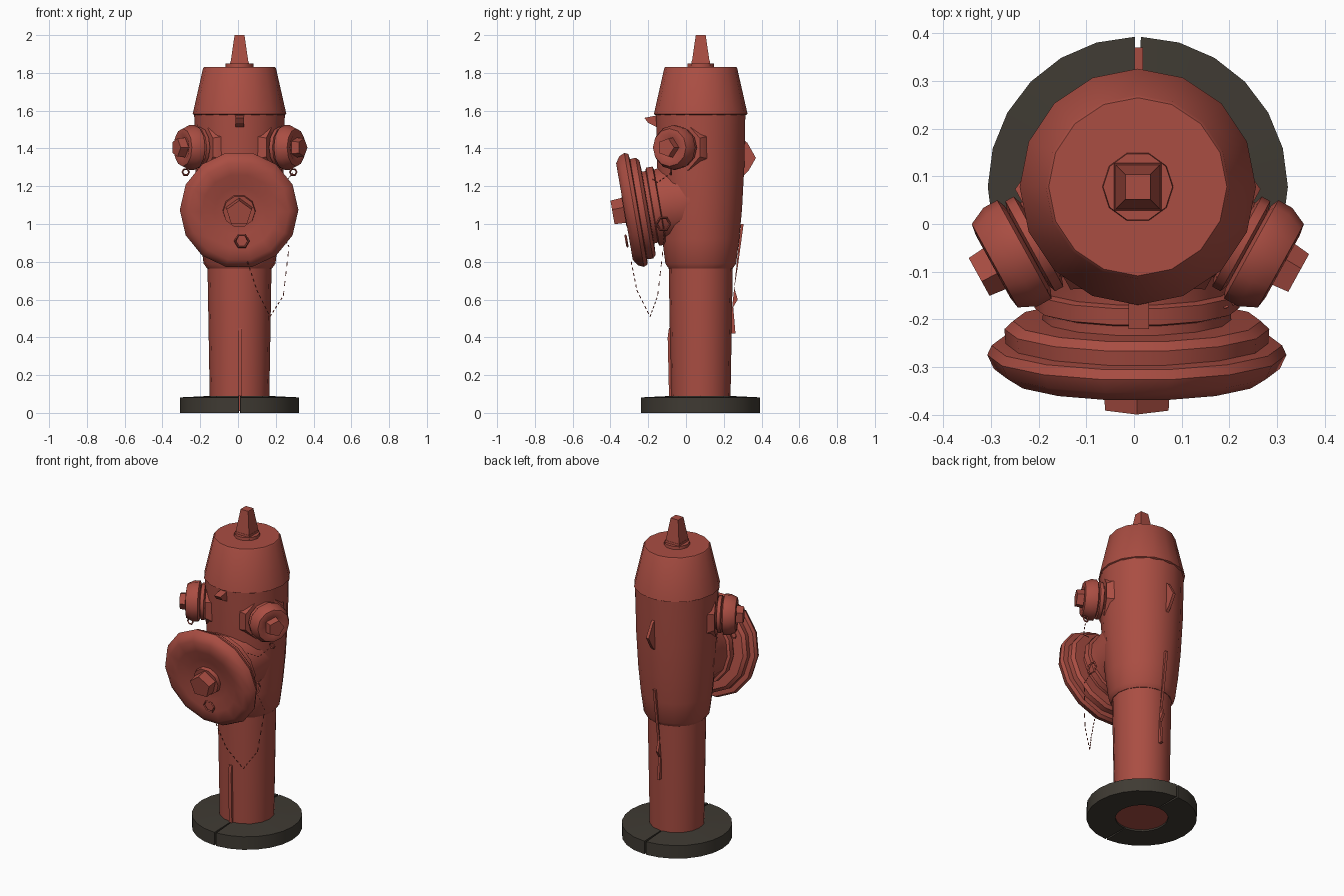
import bpy, bmesh
from math import cos, sin, pi, radians
from mathutils import Vector

cube = bpy.data.objects.get("Cube")
if cube:
    bpy.data.objects.remove(cube, do_unlink=True)


def make_material(name, rgb):
    m = bpy.data.materials.new(name)
    m.use_nodes = True
    color = (*rgb, 1)
    m.diffuse_color = color
    bsdf = next(n for n in m.node_tree.nodes if n.type == 'BSDF_PRINCIPLED')
    bsdf.inputs["Base Color"].default_value = color
    bsdf.inputs["Roughness"].default_value = 0.8
    return m


RED = make_material("faded_red_paint", (0.40, 0.075, 0.055))
DARK = make_material("dark_iron", (0.05, 0.043, 0.033))
CENTRE = Vector((0.008, 0.078, 0))
UP = Vector((0, 0, 1))


def finish(name, bm, mat, angle=40):
    bmesh.ops.recalc_face_normals(bm, faces=bm.faces)
    mesh = bpy.data.meshes.new(name)
    bm.to_mesh(mesh)
    bm.free()
    mesh.materials.append(mat)
    ob = bpy.data.objects.new(name, mesh)
    bpy.context.collection.objects.link(ob)
    bpy.ops.object.select_all(action='DESELECT')
    ob.select_set(True)
    bpy.context.view_layer.objects.active = ob
    bpy.ops.object.shade_smooth_by_angle(angle=radians(angle))
    return ob


def lathe(name, profile, sides, origin=CENTRE, axis=UP, mat=RED, phase=0.0):
    """Turn (radius, distance) pairs around an axis and close both ends."""
    bm = bmesh.new()
    rot = axis.to_track_quat('Z', 'Y')
    rings = []
    for r, d in profile:
        angles = [phase + 2 * pi * i / sides for i in range(sides)]
        rings.append([bm.verts.new(origin + rot @ Vector((r * cos(a), r * sin(a), d)))
                      for a in angles])
    for a, b in zip(rings, rings[1:]):
        for i in range(sides):
            j = (i + 1) % sides
            bm.faces.new((a[i], a[j], b[j], b[i]))
    bm.faces.new(rings[0])
    bm.faces.new(rings[-1])
    return finish(name, bm, mat)


def half_ring(name, start, sweep, inner, outer, height, steps):
    """Solid arc of the ground flange."""
    bm = bmesh.new()
    section = [(inner, 0), (outer, 0), (outer, height - 0.008), (inner, height)]
    loops = []
    for i in range(steps + 1):
        a = start + sweep * i / steps
        loops.append([bm.verts.new(CENTRE + Vector((r * cos(a), r * sin(a), z)))
                      for r, z in section])
    for a, b in zip(loops, loops[1:]):
        for i in range(4):
            j = (i + 1) % 4
            bm.faces.new((a[i], a[j], b[j], b[i]))
    bm.faces.new(loops[0])
    bm.faces.new(loops[-1])
    return finish(name, bm, DARK)


def plate(name, outline, half_width, x=0.01):
    """Side-view (y, z) outline given thickness along x."""
    bm = bmesh.new()
    a, b = ([bm.verts.new((x + s * half_width, y, z)) for y, z in outline] for s in (-1, 1))
    bm.faces.new(a)
    bm.faces.new(b)
    for i in range(len(a)):
        j = (i + 1) % len(a)
        bm.faces.new((a[i], a[j], b[j], b[i]))
    return finish(name, bm, RED, 20)


def link_ring(name, location, axis, radius, wire):
    bpy.ops.mesh.primitive_torus_add(
        location=location, rotation=axis.to_track_quat('Z', 'Y').to_euler(),
        major_segments=6, minor_segments=4, major_radius=radius, minor_radius=wire)
    ob = bpy.context.object
    ob.name = name
    ob.data.materials.append(RED)


def chain(name, points, count):
    """Short separate wire links spaced along a polyline."""
    curve = bpy.data.curves.new(name, 'CURVE')
    curve.dimensions = '3D'
    curve.bevel_depth = 0.003
    curve.bevel_resolution = 0
    pts = [Vector(p) for p in points]
    for a, b in zip(pts, pts[1:]):
        for i in range(count):
            s = curve.splines.new('POLY')
            s.points.add(1)
            for k in (0, 1):
                s.points[k].co = (*a.lerp(b, (i + 0.5 * k) / count), 1)
    curve.materials.append(RED)
    ob = bpy.data.objects.new(name, curve)
    bpy.context.collection.objects.link(ob)


# Ground flange in two halves with narrow gaps front and back
gap = 0.02
half_ring("base_flange_left", -pi / 2 + gap, pi - 2 * gap, 0.15, 0.315, 0.09, 12)
half_ring("base_flange_right", pi / 2 + gap, pi - 2 * gap, 0.15, 0.315, 0.09, 12)

# Standpipe, barrel and bonnet
lathe("standpipe", [(0.155, 0.01), (0.158, 0.1), (0.17, 0.8)], 16)
lathe("barrel", [(0.172, 0.765), (0.19, 0.79), (0.207, 0.92), (0.222, 1.08),
                 (0.234, 1.3), (0.24, 1.585)], 18)
lathe("bonnet", [(0.235, 1.575), (0.248, 1.582), (0.193, 1.825), (0.187, 1.832)], 16, phase=pi / 2)

# Operating nut
lathe("nut_washer", [(0.075, 1.825), (0.073, 1.85)], 10)
lathe("operating_nut_foot", [(0.072, 1.84), (0.068, 1.862)], 4, phase=pi / 4)
lathe("operating_nut", [(0.068, 1.85), (0.037, 2.0)], 4, phase=pi / 4)

# Large front outlet, tipped slightly downward
front = Vector((0, -0.985, -0.17))
hub = Vector((0.006, -0.255, 1.078))
lathe("front_neck", [(0.22, -0.28), (0.205, -0.17), (0.195, -0.1), (0.2, -0.03)], 14, hub, front)
lathe("front_neck_collar", [(0.2, -0.12), (0.215, -0.115), (0.215, -0.08), (0.2, -0.075)],
      14, hub, front)
lathe("front_cap_skirt", [(0.2, -0.055), (0.26, -0.052), (0.278, -0.035), (0.275, 0.005)],
      14, hub, front)
lathe("front_cap", [(0.27, -0.005), (0.305, 0.0), (0.314, 0.02), (0.3, 0.05), (0.265, 0.072),
                    (0.2, 0.07), (0.13, 0.052), (0.07, 0.05)], 14, hub, front)
lathe("front_cap_boss", [(0.088, 0.04), (0.085, 0.075)], 10, hub, front)
lathe("front_cap_nut", [(0.075, 0.06), (0.07, 0.135)], 5, hub, front, phase=pi / 2)
link_ring("front_cap_ring", (0.02, -0.315, 0.91), front, 0.036, 0.006)
link_ring("neck_ring", (0.212, -0.12, 1.0), Vector((1, 0, 0)), 0.036, 0.006)

# Two side outlets angled forward
for side, s in (("left", 1), ("right", -1)):
    axis = Vector((0.876 * s, -0.483, 0))
    start = CENTRE + Vector((0, 0, 1.405))
    lathe(side + "_outlet_pad", [(0.155, 0.14), (0.15, 0.19), (0.13, 0.228)], 8, start, axis,
          phase=pi / 8)
    lathe(side + "_outlet_neck", [(0.09, 0.2), (0.09, 0.28)], 12, start, axis)
    lathe(side + "_outlet_collar", [(0.09, 0.232), (0.108, 0.238), (0.108, 0.258), (0.09, 0.264)],
          12, start, axis)
    lathe(side + "_outlet_cap", [(0.1, 0.264), (0.118, 0.272), (0.118, 0.305), (0.1, 0.343),
                                 (0.075, 0.347), (0.055, 0.338)], 12, start, axis)
    lathe(side + "_outlet_nut", [(0.056, 0.33), (0.05, 0.383)], 5, start, axis)
    link_ring(side + "_outlet_ring", start + axis * 0.325 + Vector((0, 0, -0.13)),
              Vector((0, 1, 0)), 0.018, 0.005)

# Front hook, back lug and seam ridges
plate("front_hook", [(-0.13, 1.58), (-0.22, 1.562), (-0.2, 1.535), (-0.13, 1.5)], 0.022)
plate("back_lug", [(0.3, 1.25), (0.33, 1.28), (0.37, 1.35), (0.325, 1.43), (0.3, 1.45)], 0.009)
plate("back_seam", [(0.23, 0.42), (0.262, 0.42), (0.25, 0.56), (0.274, 0.6), (0.256, 0.66),
                    (0.275, 0.78), (0.305, 1.0), (0.29, 1.0)], 0.008)
plate("front_seam", [(-0.06, 0.09), (-0.09, 0.09), (-0.097, 0.4), (-0.09, 0.45), (-0.06, 0.45)],
      0.01)

# Retaining chains
chain("front_cap_chain", [(0.05, -0.29, 0.8), (0.1, -0.26, 0.65), (0.17, -0.19, 0.51),
                          (0.24, -0.15, 0.62), (0.27, -0.12, 0.88), (0.215, -0.12, 0.97)], 5)
chain("left_cap_chain", [(0.29, -0.08, 1.27), (0.25, -0.15, 1.22), (0.18, -0.18, 1.24)], 4)
